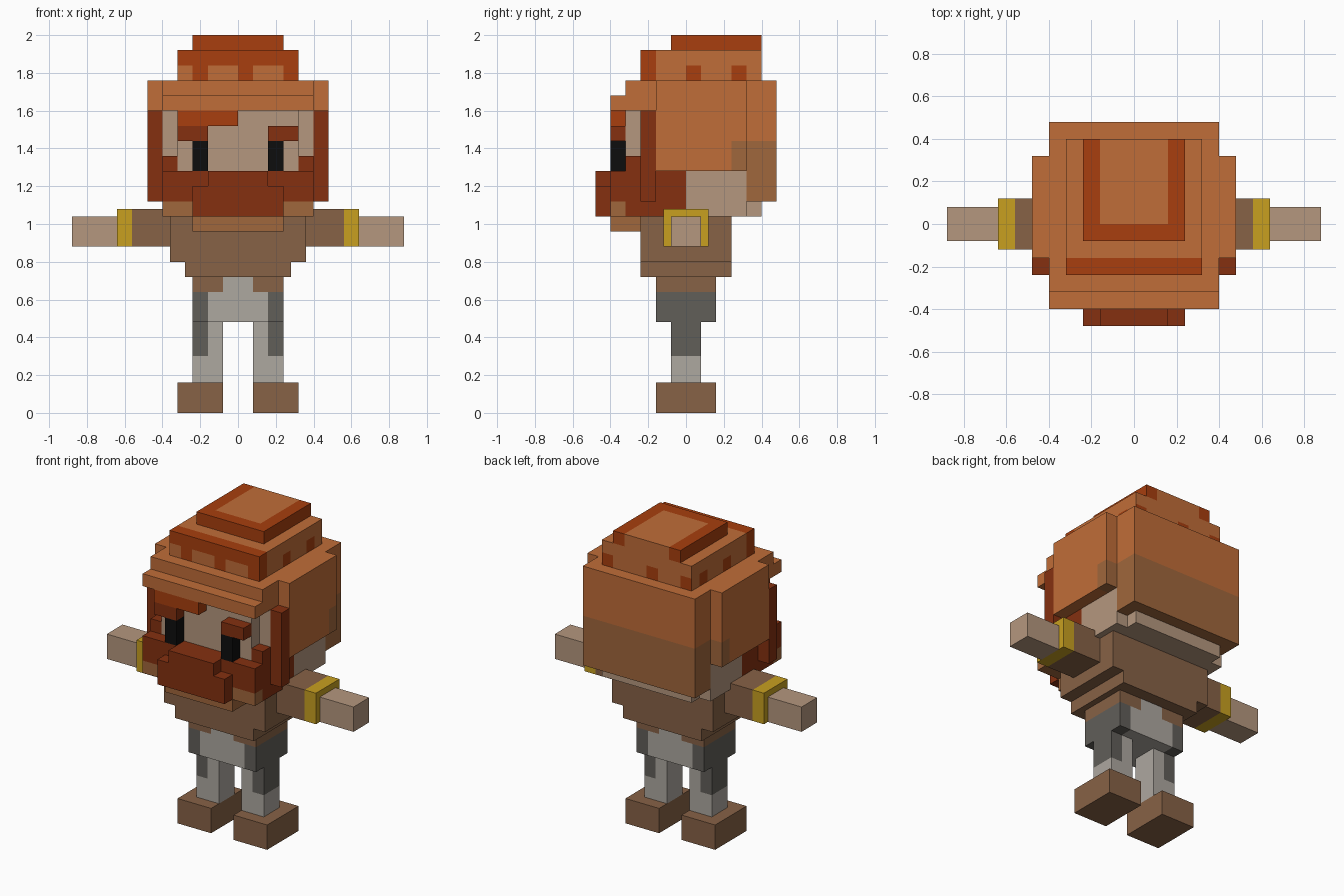
import bpy
import bmesh
from mathutils import Vector

if "Cube" in bpy.data.objects:
    bpy.data.objects.remove(bpy.data.objects["Cube"], do_unlink=True)

U = 0.08  # edge of one building block


def linear(c):
    c /= 255
    return c / 12.92 if c <= 0.04045 else ((c + 0.055) / 1.055) ** 2.4


def material(name, *rgb):
    m = bpy.data.materials.new(name)
    colour = [linear(c) for c in rgb] + [1]
    m.use_nodes = True
    m.diffuse_color = colour
    node = m.node_tree.nodes["Principled BSDF"]
    node.inputs["Base Color"].default_value = colour
    node.inputs["Roughness"].default_value = 0.9
    return m


ORANGE = material("orange hair", 192, 109, 56)
RUST = material("rust hair", 168, 62, 14)
RED = material("dark red beard", 133, 48, 16)
TAN = material("tan hair", 160, 103, 60)
SKIN = material("skin", 181, 151, 126)
BROWN = material("brown cloth", 135, 98, 70)
GOLD = material("gold", 200, 160, 32)
LIGHT = material("light grey", 174, 168, 160)
DARK = material("dark grey", 97, 94, 89)
BLACK = material("black", 13, 13, 13)


def box(name, mat, x, y, z, paint=()):
    """Box from ranges in blocks; paint lists (material, x, y, z) regions cut into its faces."""
    bm = bmesh.new()
    bmesh.ops.create_cube(bm, size=1)
    for v in bm.verts:
        v.co = [r[0] if c < 0 else r[1] for c, r in zip(v.co, (x, y, z))]
    # Cut along every region border, then colour the faces inside each region
    for _, *region in paint:
        for axis in range(3):
            for d in region[axis]:
                point, normal = Vector(), Vector()
                point[axis], normal[axis] = d, 1
                geom = bm.verts[:] + bm.edges[:] + bm.faces[:]
                bmesh.ops.bisect_plane(bm, geom=geom, plane_co=point, plane_no=normal, dist=0.001)
    mats = [mat]
    for colour, *region in paint:
        if colour not in mats:
            mats.append(colour)
        for f in bm.faces:
            c = f.calc_center_median()
            if all(r[0] - 0.01 < c[i] < r[1] + 0.01 for i, r in enumerate(region)):
                f.material_index = mats.index(colour)
    bmesh.ops.recalc_face_normals(bm, faces=bm.faces)
    bmesh.ops.scale(bm, vec=(U, U, U), verts=bm.verts)
    mesh = bpy.data.meshes.new(name)
    bm.to_mesh(mesh)
    bm.free()
    for m in mats:
        mesh.materials.append(m)
    obj = bpy.data.objects.new(name, mesh)
    bpy.context.collection.objects.link(obj)
    return obj


def pair(name, mat, x, y, z, paint=()):
    """The same box on both sides of the body."""
    box("left_" + name, mat, x, y, z, paint)

    def flip(r):
        return (-r[1], -r[0])
    box("right_" + name, mat, flip(x), y, z, [(m, flip(a), b, c) for m, a, b, c in paint])


# Legs and hips
pair("shoe", BROWN, (1, 4), (-2, 2), (0, 2))
pair("leg", LIGHT, (1, 3), (-1, 1), (2, 6), [(DARK, (2, 3), (-1, 1), (3.75, 6))])
hips = []
for lo, hi in ((1, 3), (-3, -1)):
    hips.append((BROWN, (lo, hi), (-2, 2), (8, 9)))
for lo, hi in ((2, 3), (-3, -2)):
    hips.append((DARK, (lo, hi), (-2, 2), (6, 8)))
box("hips", LIGHT, (-3, 3), (-2, 2), (6, 9), hips)

# Torso and arms
box("waist", BROWN, (-3.5, 3.5), (-3, 3), (9, 10))
box("chest", BROWN, (-4.5, 4.5), (-3, 3), (10, 13))
pair("sleeve", BROWN, (4.5, 8), (-1.5, 1.5), (11, 13.5), [(GOLD, (7, 8), (-1.5, 1.5), (11, 13.5))])
pair("hand", SKIN, (8, 11), (-1, 1), (11, 13))

# Head
box("jaw", SKIN, (-5, 5), (0, 4), (13, 16))
box("nape", SKIN, (-4, 4), (4, 5), (13, 16))
box("skull", SKIN, (-5, 5), (-3, 4), (16, 20))
box("face", SKIN, (-4, 4), (-4, -3), (16, 20))

# Beard, moustache and sideburns
box("beard", RED, (-5, 5), (-5, 0), (13, 16),
    [(TAN, (3, 5), (-5, -4), (13, 14)), (TAN, (-5, -3), (-5, -4), (13, 14))])
box("beard_tip", TAN, (-3, 3), (-5, -3), (12, 13))
box("beard_front", RED, (-3, 3), (-6, -5), (13, 15))
box("moustache", RED, (-2, 2), (-6, -5), (15, 16))
pair("cheek_whisker", RED, (4, 5), (-4, -3), (16, 17))
pair("sideburn", RED, (5, 6), (-3, -2), (14, 20))

# Eyes, brows and fringe
pair("eye", BLACK, (2, 3), (-5, -4), (16, 18))
pair("brow", RED, (2, 4), (-5, -4), (18, 19))
box("fringe", RUST, (-4, 0), (-5, -4), (19, 20))

# Hair
box("hair_sides", ORANGE, (-6, 6), (-2, 4), (16, 22), [(TAN, (-6, 6), (3, 4), (16, 18))])
box("hair_back", ORANGE, (-5, 5), (4, 6), (14, 22), [(TAN, (-5, 5), (4, 6), (14, 18))])
box("hair_front", ORANGE, (-5, 5), (-4, -2), (20, 22))
box("hair_brim", ORANGE, (-5, 5), (-5, -4), (20, 21))

# Crown with a dark front band and spots round its lower edge
crown = [(RUST, (-4, 4), (-3, -2), (22, 24))]
for a, b in ((-4, -3), (-2, 0), (1, 3)):
    crown.append((ORANGE, (a, b), (-3, -3), (22, 23)))
for a in (0, 3):
    crown.append((RUST, (-4, 4), (a, a + 1), (22, 23)))
for a in (-4, -1, 3):
    crown.append((RUST, (a, a + 1), (5, 5), (22, 23)))
box("crown", ORANGE, (-4, 4), (-3, 5), (22, 24), crown)
box("crown_top", RUST, (-3, 3), (-1, 5), (24, 25), [(ORANGE, (-2, 2), (0, 5), (24, 25))])
